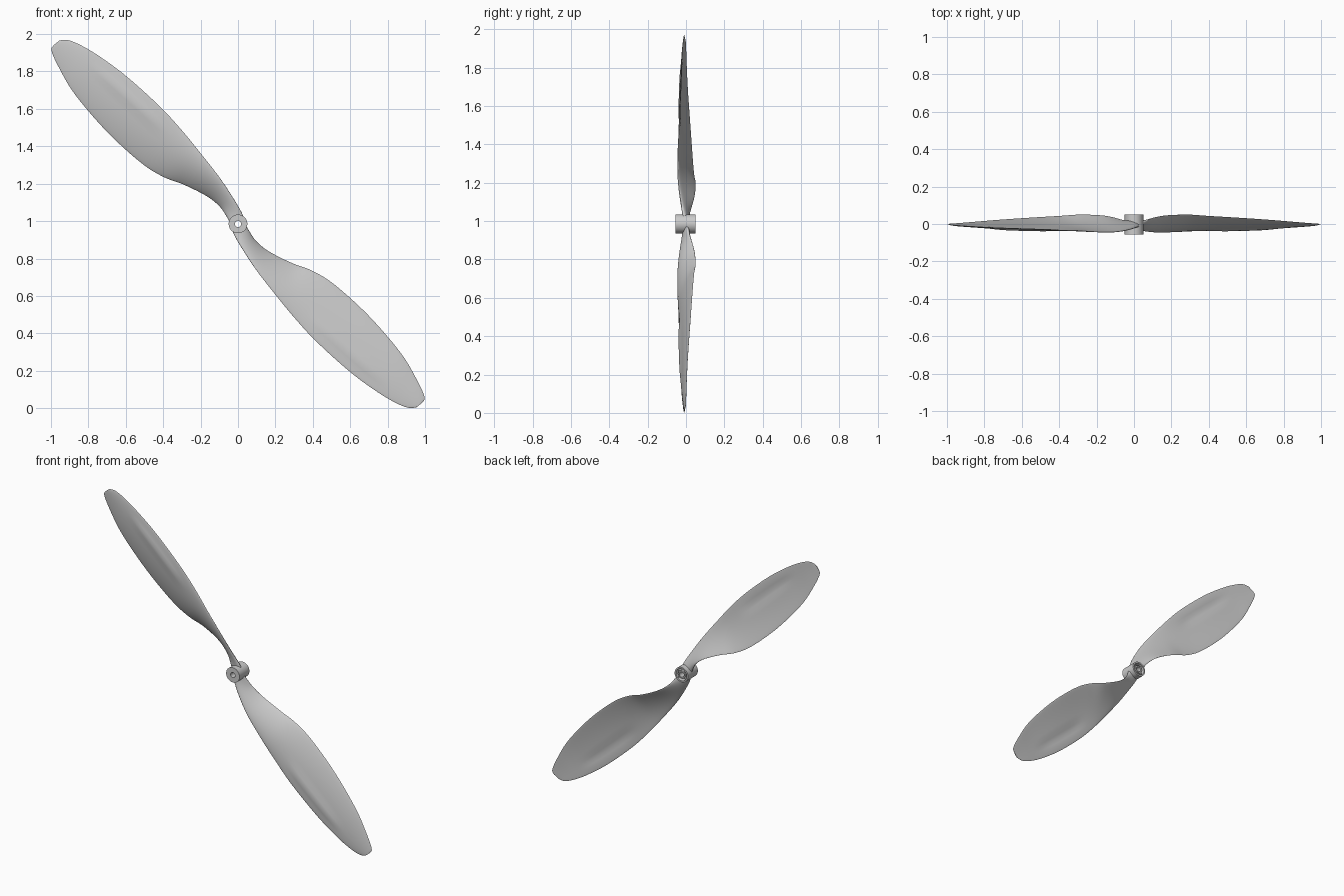
import bpy, bmesh, math
from mathutils import Vector, Matrix

if "Cube" in bpy.data.objects:
    bpy.data.objects.remove(bpy.data.objects["Cube"])

ZC = 0.985  # hub height

def finish(name, bm, angle=35):
    bmesh.ops.recalc_face_normals(bm, faces=bm.faces)
    me = bpy.data.meshes.new(name)
    bm.to_mesh(me)
    bm.free()
    ob = bpy.data.objects.new(name, me)
    bpy.context.collection.objects.link(ob)
    bpy.ops.object.select_all(action='DESELECT')
    ob.select_set(True)
    bpy.context.view_layer.objects.active = ob
    bpy.ops.object.shade_smooth_by_angle(angle=math.radians(angle))
    return ob

# Blade sections, hub to tip: leading x, z, y, trailing x, z, y, camber, half thickness
ROWS = [
    (-.042, 0, 0, .042, 0, 0, 0, .018),
    (-.020, -.060, -.012, .060, -.038, .010, 0, .016),
    (.030, -.145, -.030, .100, -.095, .030, .004, .013),
    (.100, -.250, -.042, .170, -.150, .045, .010, .010),
    (.200, -.378, -.042, .290, -.210, .050, .016, .008),
    (.300, -.500, -.036, .400, -.252, .043, .018, .007),
    (.420, -.630, -.033, .520, -.328, .036, .017, .006),
    (.600, -.792, -.026, .700, -.492, .024, .014, .006),
    (.750, -.902, -.020, .870, -.690, .010, .009, .005),
    (.850, -.960, -.014, .957, -.835, .003, .005, .004),
    (.912, -.983, -.010, .997, -.925, 0, .003, .003),
    (.955, -.980, -.008, .986, -.955, -.002, .002, .002)]

def catmull(a, b, c, d, u):
    return [.5 * (2*q + (r-p)*u + (2*p-5*q+4*r-s)*u*u + (3*q-p-3*r+s)*u**3)
            for p, q, r, s in zip(a, b, c, d)]

r1 = ROWS[1]
mirrored = (-r1[3], -r1[4], r1[5], -r1[0], -r1[1], r1[2], r1[6], r1[7])
pts = [mirrored] + ROWS + [ROWS[-1]]
STEPS = 6
sections = [(i + k/STEPS, catmull(*pts[i:i+4], k/STEPS))
            for i in range(len(ROWS)-1) for k in range(STEPS)]
sections.append((len(ROWS)-1, list(ROWS[-1])))

# Two twisted blades joined at the hub
N = 18
bm = bmesh.new()
loops = []
for s, (lx, lz, ly, ux, uz, uy, cam, half) in sections:
    ring = []
    for j in range(2*N):
        a = math.pi*j/N
        t = (1 - math.cos(a))/2
        ridge = .007*math.exp(-((s-6.8)/1.0)**4)*math.exp(-((t-.27)/.09)**2)
        y = ly + (uy-ly)*t - cam*4*t*(1-t) - ridge + half*math.sin(a)
        ring.append(bm.verts.new((lx+(ux-lx)*t, y, lz+(uz-lz)*t)))
    loops.append(ring)
for r, q in zip(loops, loops[1:]):
    for j in range(2*N):
        k = (j+1) % (2*N)
        bm.faces.new((r[j], r[k], q[k], q[j]))
bm.faces.new(loops[-1])
other = bmesh.ops.duplicate(bm, geom=bm.verts[:]+bm.edges[:]+bm.faces[:])
bmesh.ops.rotate(bm, cent=(0, 0, 0), matrix=Matrix.Rotation(math.pi, 3, 'Y'),
                 verts=[v for v in other['geom'] if isinstance(v, bmesh.types.BMVert)])
bmesh.ops.remove_doubles(bm, verts=bm.verts, dist=.0002)
bmesh.ops.translate(bm, verts=bm.verts, vec=(0, 0, ZC))
blades = finish("blades", bm, 50)

# Clear the shaft hole through the blade root
bpy.ops.mesh.primitive_cylinder_add(vertices=32, radius=.03, depth=.2,
                                    location=(0, 0, ZC), rotation=(math.pi/2, 0, 0))
cutter = bpy.context.object
cutter.name = "shaft_cutter"
cutter.hide_render = True
mod = blades.modifiers.new("shaft", 'BOOLEAN')
mod.operation = 'DIFFERENCE'
mod.object = cutter
mod.solver = 'EXACT'
bpy.context.view_layer.objects.active = blades
bpy.ops.object.modifier_apply(modifier=mod.name)
bpy.data.objects.remove(cutter)

# Hub: lathed sleeve with a recessed back and shaft tube
PROFILE = [(.017, -.055), (.05, -.055), (.05, .05), (.04, .05),
           (.04, .015), (.026, .015), (.026, .046), (.017, .046)]
bm = bmesh.new()
SEG = 40
rings = [[bm.verts.new((r*math.cos(2*math.pi*i/SEG), y, ZC + r*math.sin(2*math.pi*i/SEG)))
          for r, y in PROFILE] for i in range(SEG)]
for i in range(SEG):
    a, b = rings[i], rings[(i+1) % SEG]
    for j in range(len(PROFILE)):
        k = (j+1) % len(PROFILE)
        bm.faces.new((a[j], a[k], b[k], b[j]))
finish("hub", bm)

# Ribs in the back recess
bm = bmesh.new()
for i in range(4):
    m = (Matrix.Translation((0, .028, ZC)) @ Matrix.Rotation(math.pi*(i/2+.25), 4, 'Y')
         @ Matrix.Translation((.033, 0, 0)) @ Matrix.Diagonal((.018, .03, .006, 1)))
    bmesh.ops.create_cube(bm, size=1, matrix=m)
finish("hub_ribs", bm)
